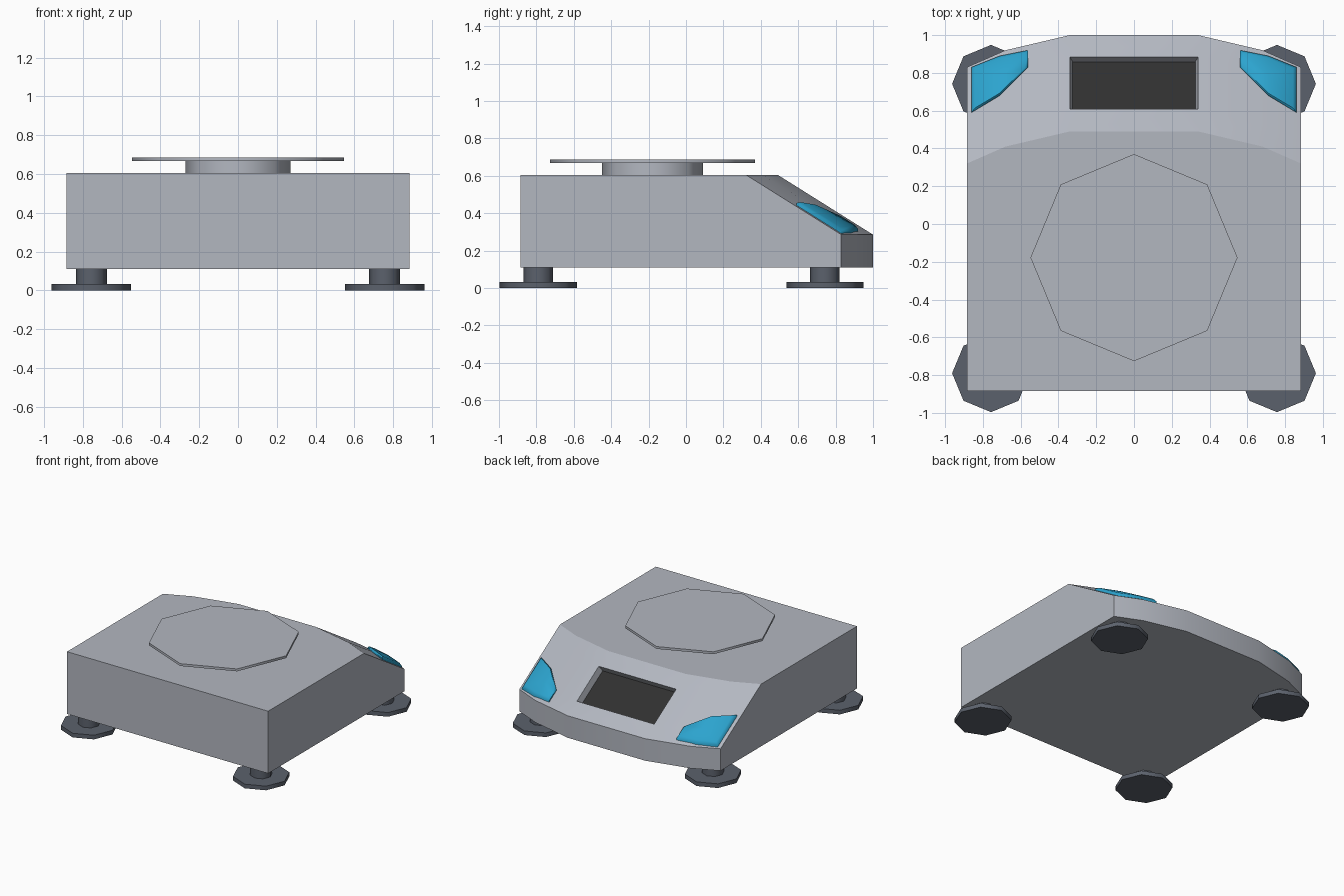
import bpy, bmesh, math
from mathutils import Vector

if "Cube" in bpy.data.objects:
    bpy.data.objects.remove(bpy.data.objects["Cube"])


def material(name, rgb):
    m = bpy.data.materials.new(name)
    m.diffuse_color = (*rgb, 1)
    m.use_nodes = True
    m.node_tree.nodes["Principled BSDF"].inputs["Base Color"].default_value = m.diffuse_color
    return m


GREY = material("light grey", (0.45, 0.475, 0.53))
SLATE = material("slate grey", (0.105, 0.12, 0.15))
BLUE = material("bright blue", (0.025, 0.37, 0.62))
DARK = material("dark screen", (0.03, 0.03, 0.03))


def finish(bm, name, mats, angle):
    """Turn a bmesh into an object with smooth shading by angle."""
    bmesh.ops.recalc_face_normals(bm, faces=bm.faces[:])
    me = bpy.data.meshes.new(name)
    bm.to_mesh(me)
    bm.free()
    ob = bpy.data.objects.new(name, me)
    bpy.context.collection.objects.link(ob)
    for m in mats:
        me.materials.append(m)
    bpy.ops.object.select_all(action='DESELECT')
    bpy.context.view_layer.objects.active = ob
    ob.select_set(True)
    bpy.ops.object.shade_smooth_by_angle(angle=math.radians(angle))
    return ob


def octagon(name, x, y, r, z0, z1, mat):
    """Eight-sided disc or stem with corners on the axes."""
    bm = bmesh.new()
    rings = [[bm.verts.new((x + r * math.cos(i * math.pi / 4),
                            y + r * math.sin(i * math.pi / 4), z)) for i in range(8)]
             for z in (z0, z1)]
    for ring in rings:
        bm.faces.new(ring)
    for i in range(8):
        j = (i + 1) % 8
        bm.faces.new((rings[0][i], rings[0][j], rings[1][j], rings[1][i]))
    return finish(bm, name, [mat], 50)


# Sloping front: upper edge line (x, y), running down by RUN in y and DROP in z
EDGE = [(-0.885, 0.32), (-0.68, 0.41), (-0.34, 0.49),
        (0.34, 0.49), (0.68, 0.41), (0.885, 0.32)]
TOP, BASE, BACK = 0.605, 0.11, -0.885
RUN, DROP = 0.51, 0.32


def slope_z(x, y):
    for (xa, ya), (xb, yb) in zip(EDGE, EDGE[1:]):
        if xa <= x <= xb:
            y0 = ya + (yb - ya) * (x - xa) / (xb - xa)
            return TOP - (y - y0) * DROP / RUN


# Body: slope rows, front wall, sides, back, with a recessed screen
bm = bmesh.new()
rows = [[bm.verts.new((x, y + RUN * t, TOP - DROP * t)) for x, y in EDGE]
        for t in (0, 0.235, 0.775, 1)]
rows.append([bm.verts.new((x, y + RUN, BASE)) for x, y in EDGE])
bt = [bm.verts.new((x, BACK, TOP)) for x in (-0.885, 0.885)]
bb = [bm.verts.new((x, BACK, BASE)) for x in (-0.885, 0.885)]
for r in range(4):
    for i in range(5):
        if (r, i) != (1, 2):
            bm.faces.new((rows[r][i], rows[r][i + 1], rows[r + 1][i + 1], rows[r + 1][i]))
bm.faces.new(rows[0] + bt[::-1])
bm.faces.new(rows[4] + bb[::-1])
bm.faces.new((bt[0], bt[1], bb[1], bb[0]))
for k, end in ((0, 0), (1, -1)):
    bm.faces.new([bt[k]] + [row[end] for row in rows] + [bb[k]])
rim = [rows[1][2], rows[1][3], rows[2][3], rows[2][2]]
normal = Vector((0, DROP, RUN)).normalized()
floor = []
for v in rim:
    p = v.co - 0.05 * normal
    p.x *= 0.955
    floor.append(bm.verts.new(p))
for i in range(4):
    j = (i + 1) % 4
    bm.faces.new((rim[i], rim[j], floor[j], floor[i]))
bm.faces.new(floor).material_index = 1
finish(bm, "scale_body", [GREY, DARK], 28)

# Blue corner pads, raised from the slope with a rounded rim
PAD = [(0.86, 0.59), (0.86, 0.83), (0.71, 0.89), (0.56, 0.92), (0.56, 0.83), (0.71, 0.68)]
cx = sum(p[0] for p in PAD) / 6
cy = sum(p[1] for p in PAD) / 6
for side, name in ((-1, "left_pad"), (1, "right_pad")):
    bm = bmesh.new()
    rings = []
    for s, h in ((1, -0.01), (1, 0.012), (0.88, 0.026)):
        ring = []
        for px, py in PAD:
            x, y = cx + (px - cx) * s, cy + (py - cy) * s
            ring.append(bm.verts.new((side * x, y, slope_z(side * x, y) + h)))
        rings.append(ring)
    for a, b in zip(rings, rings[1:]):
        for i in range(6):
            j = (i + 1) % 6
            bm.faces.new((a[i], a[j], b[j], b[i]))
    bm.faces.new(rings[0])
    mid = bm.verts.new((side * cx, cy, slope_z(side * cx, cy) + 0.028))
    for i in range(6):
        bm.faces.new((rings[2][i], rings[2][(i + 1) % 6], mid))
    finish(bm, name, [BLUE], 60)

# Weighing plate on its stem
octagon("plate_stem", 0, -0.178, 0.27, 0.59, 0.668, GREY)
octagon("weighing_plate", 0, -0.178, 0.548, 0.667, 0.686, GREY)

# Four feet
for sx, xn in ((-1, "left"), (1, "right")):
    for y, yn in ((0.742, "slope"), (-0.79, "flat")):
        octagon(f"{xn}_{yn}_end_foot_disc", sx * 0.757, y, 0.206, 0, 0.033, SLATE)
        octagon(f"{xn}_{yn}_end_foot_stem", sx * 0.757, y, 0.08, 0.02, 0.12, SLATE)
